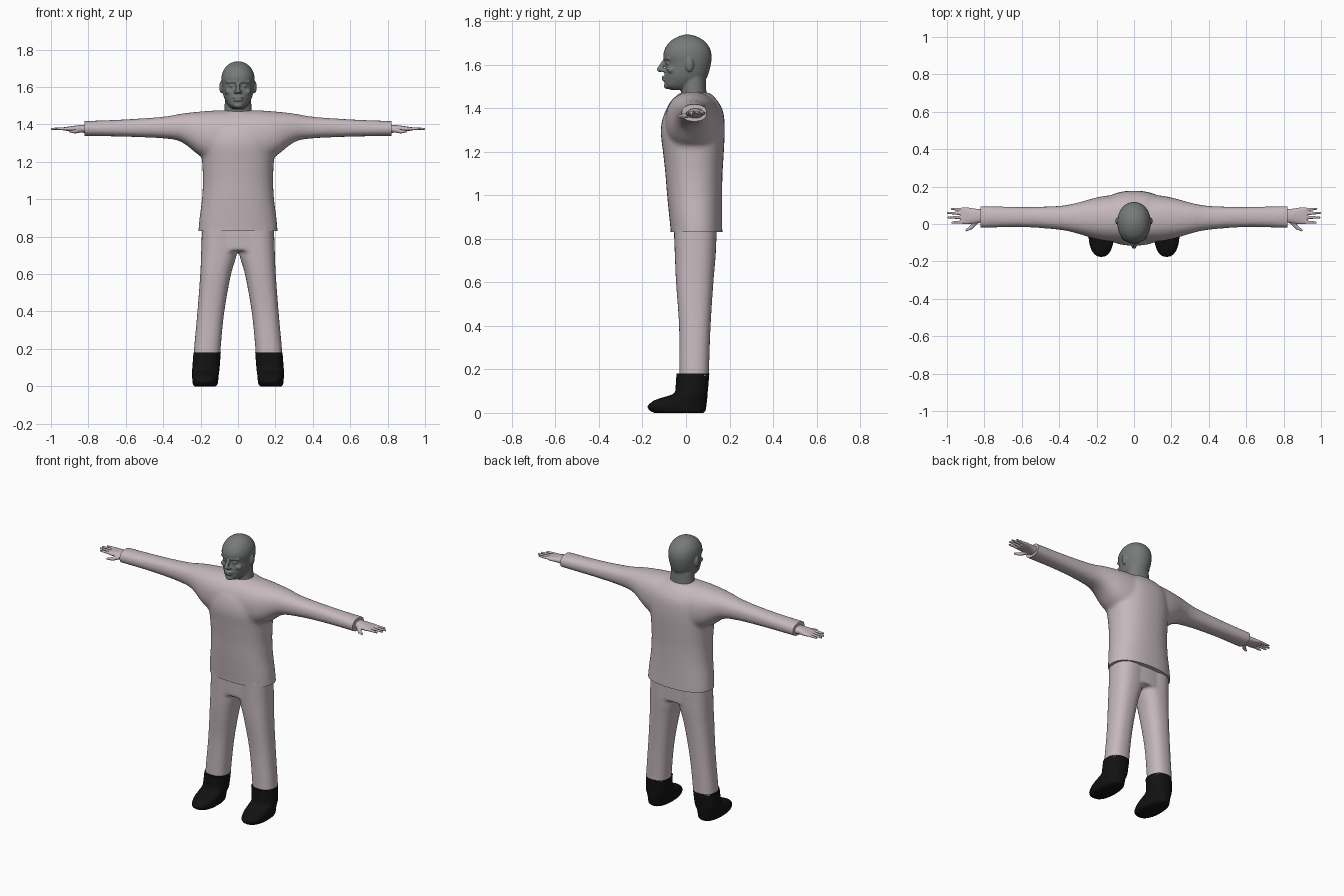
import bpy, bmesh
from math import sin, cos, pi, copysign
from mathutils import Vector, Matrix

if "Cube" in bpy.data.objects:
    bpy.data.objects.remove(bpy.data.objects["Cube"])


def material(name, r, g, b):
    m = bpy.data.materials.new(name)
    m.use_nodes = True
    m.diffuse_color = (r, g, b, 1)
    bsdf = m.node_tree.nodes["Principled BSDF"]
    bsdf.inputs["Base Color"].default_value = (r, g, b, 1)
    bsdf.inputs["Roughness"].default_value = 0.8
    return m


CLOTH = material("pale_mauve", 0.56, 0.48, 0.51)
SKIN = material("mid_grey", 0.18, 0.195, 0.19)
BLACK = material("black", 0.006, 0.006, 0.006)


def spline(p0, p1, p2, p3, t):
    return [0.5 * (2 * b + (c - a) * t + (2 * a - 5 * b + 4 * c - d) * t * t
                   + (3 * b - a - 3 * c + d) * t ** 3)
            for a, b, c, d in zip(p0, p1, p2, p3)]


def loft(bm, axis, sections, power=2.3, steps=4, n=36):
    """Skin rounded sections (position, a0, a1, b0, b1) along the x or z axis."""
    last = len(sections) - 1
    rows = []
    for i in range(last):
        p = [sections[max(0, min(last, i + k))] for k in (-1, 0, 1, 2)]
        rows += [spline(*p, k / steps) for k in range(steps)]
    rows.append(sections[last])
    rings = []
    for t, a0, a1, b0, b1 in rows:
        ring = []
        for k in range(n):
            c, s = cos(2 * pi * k / n), sin(2 * pi * k / n)
            a = (a0 + a1) / 2 + (a1 - a0) / 2 * copysign(abs(c) ** (2 / power), c)
            b = (b0 + b1) / 2 + (b1 - b0) / 2 * copysign(abs(s) ** (2 / power), s)
            ring.append(bm.verts.new((a, b, t) if axis == "z" else (t, a, b)))
        rings.append(ring)
    for lo, hi in zip(rings, rings[1:]):
        for k in range(n):
            j = (k + 1) % n
            bm.faces.new((lo[k], lo[j], hi[j], hi[k]))
    bm.faces.new(rings[0][::-1])
    bm.faces.new(rings[-1])


def blob(bm, centre, radii):
    m = Matrix.Translation(centre) @ Matrix.Diagonal((*radii, 1))
    bmesh.ops.create_uvsphere(bm, u_segments=20, v_segments=12, radius=1, matrix=m)


def limb(bm, start, end, r1, r2):
    """Tapered rod with round ends."""
    a, b = Vector(start), Vector(end)
    turn = (b - a).to_track_quat("Z", "Y").to_matrix().to_4x4()
    bmesh.ops.create_cone(bm, cap_ends=True, segments=14, radius1=r1, radius2=r2,
                          depth=(b - a).length,
                          matrix=Matrix.Translation((a + b) / 2) @ turn)
    blob(bm, a, (r1, r1, r1))
    blob(bm, b, (r2, r2, r2))


def finish(name, bm, mat, voxel=0, smooth=0, cuts=()):
    """Make the object, fuse its pieces, then trim with (point, outward normal)."""
    bmesh.ops.recalc_face_normals(bm, faces=bm.faces)
    mesh = bpy.data.meshes.new(name)
    bm.to_mesh(mesh)
    bm.free()
    obj = bpy.data.objects.new(name, mesh)
    bpy.context.collection.objects.link(obj)
    bpy.ops.object.select_all(action="DESELECT")
    obj.select_set(True)
    bpy.context.view_layer.objects.active = obj
    if voxel:
        fuse = obj.modifiers.new("fuse", "REMESH")
        fuse.mode = "VOXEL"
        fuse.voxel_size = voxel
        bpy.ops.object.modifier_apply(modifier="fuse")
        relax = obj.modifiers.new("relax", "SMOOTH")
        relax.factor = 0.5
        relax.iterations = smooth
        bpy.ops.object.modifier_apply(modifier="relax")
    if cuts:
        bm = bmesh.new()
        bm.from_mesh(obj.data)
        for point, normal in cuts:
            bmesh.ops.bisect_plane(bm, geom=bm.verts[:] + bm.edges[:] + bm.faces[:],
                                   plane_co=point, plane_no=normal, clear_outer=True)
            rim = [e for e in bm.edges if e.is_boundary]
            bmesh.ops.holes_fill(bm, edges=rim)
        bm.to_mesh(obj.data)
        bm.free()
    obj.data.materials.clear()
    obj.data.materials.append(mat)
    bpy.ops.object.shade_smooth_by_angle(angle=0.8)
    return obj


# Shirt: body, both sleeves and a low collar fused together
bm = bmesh.new()
body = [(0.78, 0.212, -0.07, 0.167), (0.83, 0.212, -0.07, 0.167),
        (0.9, 0.206, -0.077, 0.166), (1.0, 0.193, -0.087, 0.166),
        (1.1, 0.188, -0.095, 0.168), (1.2, 0.192, -0.106, 0.174),
        (1.3, 0.2, -0.116, 0.178), (1.38, 0.19, -0.098, 0.172),
        (1.43, 0.16, -0.06, 0.148), (1.465, 0.1, -0.03, 0.115)]
loft(bm, "z", [(z, -w, w, f, b) for z, w, f, b in body])
arm = [(0.1, -0.095, 0.155, 1.2, 1.475), (0.2, -0.082, 0.142, 1.23, 1.469),
       (0.3, -0.052, 0.115, 1.305, 1.458), (0.4, -0.031, 0.097, 1.325, 1.441),
       (0.6, -0.017, 0.092, 1.334, 1.427), (0.82, -0.022, 0.097, 1.338, 1.418),
       (0.87, -0.022, 0.097, 1.338, 1.418)]
loft(bm, "x", [(-s[0], *s[1:]) for s in reversed(arm)] + arm)
loft(bm, "z", [(1.42, -0.1, 0.1, -0.045, 0.125), (1.472, -0.085, 0.085, -0.03, 0.108)])
finish("shirt", bm, CLOTH, 0.011, 8,
       [((0, 0, 0.83), (0, 0, -1)), ((0.82, 0, 0), (1, 0, 0)), ((-0.82, 0, 0), (-1, 0, 0))])

# Trousers: hips and two legs
bm = bmesh.new()
loft(bm, "z", [(0.725, -0.194, 0.194, -0.052, 0.137), (0.87, -0.192, 0.192, -0.056, 0.142)])
leg = [(0.87, 0.0, 0.192, -0.056, 0.142), (0.72, 0.004, 0.197, -0.051, 0.136),
       (0.6, 0.037, 0.202, -0.046, 0.126), (0.4, 0.073, 0.217, -0.032, 0.113),
       (0.2, 0.093, 0.235, -0.031, 0.106), (0.14, 0.095, 0.237, -0.031, 0.106)]
for side in (1, -1):
    loft(bm, "z", [(z, side * a, side * b, f, k) for z, a, b, f, k in leg], 2.4)
finish("trousers", bm, CLOTH, 0.009, 6, [((0, 0, 0.17), (0, 0, -1))])

# Head: skull, neck and facial features
bm = bmesh.new()
skull = [(1.483, 0.03, -0.07, 0.03), (1.5, 0.05, -0.096, 0.06),
         (1.53, 0.069, -0.099, 0.09), (1.56, 0.079, -0.099, 0.104),
         (1.605, 0.086, -0.094, 0.115), (1.645, 0.089, -0.104, 0.117),
         (1.68, 0.082, -0.093, 0.107), (1.71, 0.063, -0.068, 0.082),
         (1.728, 0.038, -0.036, 0.05), (1.737, 0.012, -0.008, 0.02)]
loft(bm, "z", [(z, -w, w, f, b) for z, w, f, b in skull], 2.1)
loft(bm, "z", [(1.42, -0.083, 0.083, -0.03, 0.105), (1.47, -0.074, 0.074, -0.022, 0.094),
               (1.56, -0.068, 0.068, -0.025, 0.09)], 2.1)
limb(bm, (0, -0.1, 1.615), (0, -0.12, 1.578), 0.009, 0.013)
blob(bm, (0, -0.097, 1.542), (0.03, 0.015, 0.007))
blob(bm, (0, -0.097, 1.53), (0.026, 0.014, 0.007))
blob(bm, (0, -0.088, 1.502), (0.024, 0.014, 0.014))
for side in (1, -1):
    blob(bm, (side * 0.013, -0.106, 1.573), (0.01, 0.012, 0.009))
    limb(bm, (side * 0.015, -0.094, 1.63), (side * 0.055, -0.077, 1.628), 0.011, 0.009)
    blob(bm, (side * 0.034, -0.083, 1.606), (0.014, 0.011, 0.008))
    blob(bm, (side * 0.045, -0.066, 1.575), (0.026, 0.02, 0.018))
    blob(bm, (side * 0.088, 0.016, 1.6), (0.012, 0.019, 0.034))
finish("head", bm, SKIN, 0.004, 3)

fingers = [(0.008, 0.972), (0.035, 0.992), (0.059, 0.995), (0.081, 0.975)]
boot = [(0.18, 0.092, 0.238, -0.044, 0.107), (0.13, 0.096, 0.242, -0.047, 0.103),
        (0.09, 0.099, 0.245, -0.055, 0.099), (0.07, 0.102, 0.245, -0.11, 0.098),
        (0.055, 0.104, 0.245, -0.15, 0.096), (0.03, 0.106, 0.244, -0.176, 0.093),
        (0.01, 0.11, 0.241, -0.165, 0.089), (0.0, 0.12, 0.232, -0.145, 0.08)]
for side, word in ((1, "left"), (-1, "right")):
    # Boot with a low toe
    bm = bmesh.new()
    loft(bm, "z", [(z, side * a, side * b, f, k) for z, a, b, f, k in boot], 2.3, 3)
    finish(word + "_boot", bm, BLACK)

    # Hand: palm, four fingers and a thumb
    bm = bmesh.new()
    palm = [(0.79, 0.01, 0.077, 1.35, 1.4), (0.85, 0.004, 0.082, 1.358, 1.396),
            (0.9, -0.002, 0.09, 1.363, 1.389), (0.925, 0.003, 0.087, 1.367, 1.386)]
    loft(bm, "x", [(side * s[0], *s[1:]) for s in palm], 2.4)
    for y, tip in fingers:
        limb(bm, (side * 0.905, y * 0.9 + 0.004, 1.377), (side * tip, y, 1.376), 0.0095, 0.006)
    limb(bm, (side * 0.84, 0.016, 1.37), (side * 0.87, -0.018, 1.362), 0.014, 0.011)
    limb(bm, (side * 0.87, -0.018, 1.362), (side * 0.897, -0.034, 1.362), 0.011, 0.006)
    finish(word + "_hand", bm, CLOTH, 0.0035, 2)
